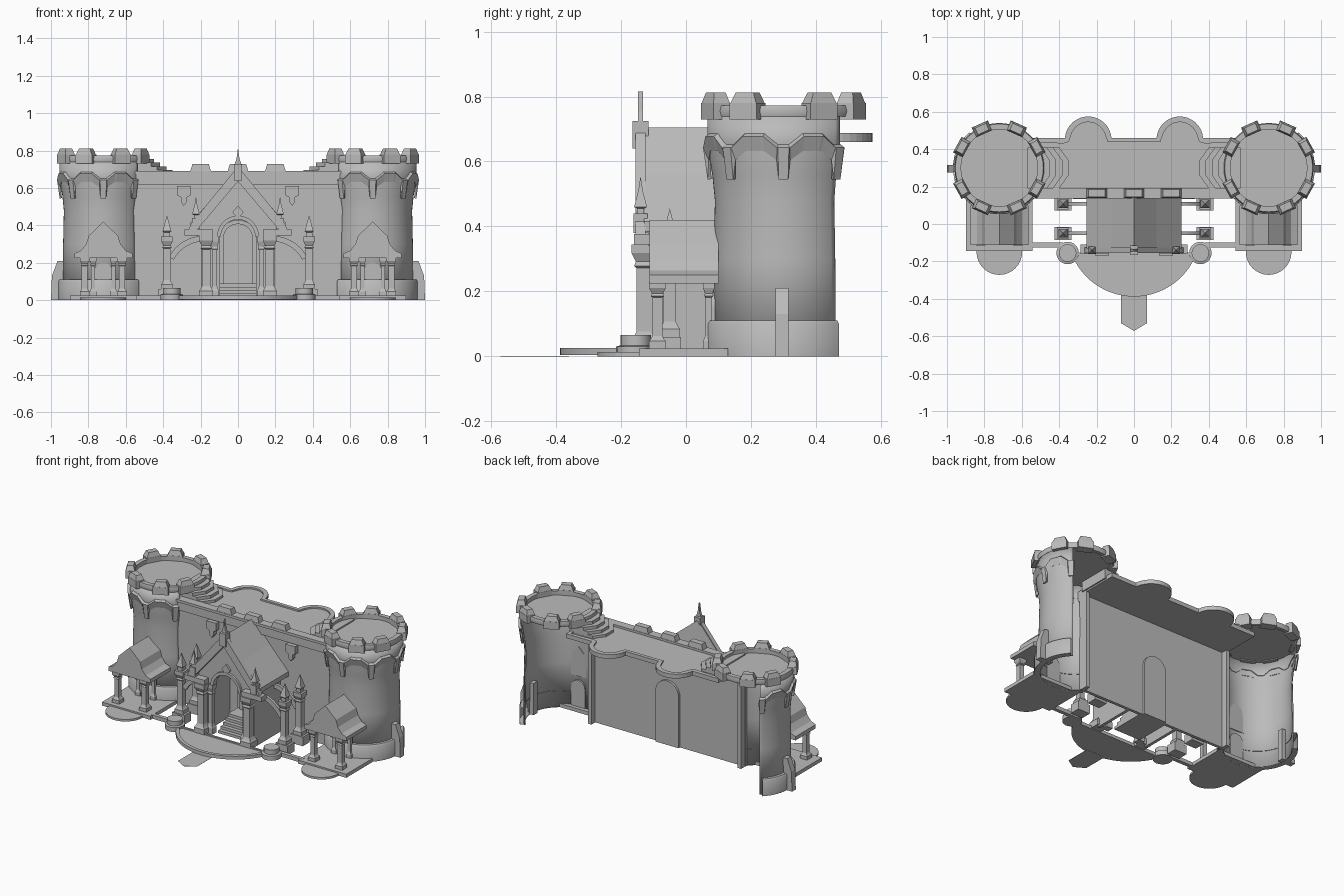
import bpy, bmesh
from math import sin, cos, radians
from mathutils import Matrix

if "Cube" in bpy.data.objects:
    bpy.data.objects.remove(bpy.data.objects["Cube"])

stone = bpy.data.materials.new("light_grey_stone")
stone.use_nodes = True
COLOUR = (0.5, 0.5, 0.5, 1)
stone.diffuse_color = COLOUR
stone.node_tree.nodes["Principled BSDF"].inputs["Base Color"].default_value = COLOUR


def finish(name, bm, mirror=False, smooth=None, thick=0):
    """Turn a bmesh into an object, optionally mirrored to the other side."""
    bmesh.ops.remove_doubles(bm, verts=bm.verts, dist=1e-5)
    bmesh.ops.recalc_face_normals(bm, faces=bm.faces)
    me = bpy.data.meshes.new(name)
    bm.to_mesh(me)
    bm.free()
    me.materials.append(stone)
    if smooth:
        for p in me.polygons:
            p.use_smooth = True
        me.set_sharp_from_angle(angle=radians(smooth))
    ob = bpy.data.objects.new(name, me)
    bpy.context.collection.objects.link(ob)
    if thick:
        mod = ob.modifiers.new("Thickness", 'SOLIDIFY')
        mod.thickness = thick
        mod.offset = 0
    if mirror:
        ob.modifiers.new("Mirror", 'MIRROR')


def box(name, x, y, z, sx, sy, h, taper=1, rot=0, mirror=False):
    """Box standing on z, with an optional narrower top."""
    bm = bmesh.new()
    bmesh.ops.create_cube(bm, size=1)
    for v in bm.verts:
        k = taper if v.co.z > 0 else 1
        v.co = (v.co.x * sx * k, v.co.y * sy * k, (v.co.z + .5) * h)
    bm.transform(Matrix.Translation((x, y, z)) @ Matrix.Rotation(rot, 4, 'Z'))
    finish(name, bm, mirror)


def prism(name, pts, axis, lo, hi, mirror=False, rim=0, drop=0):
    """Extrude a flat outline along y or z; rim and drop sink the top."""
    put = (lambda a, b, c: (a, c, b)) if axis == 'y' else (lambda a, b, c: (a, b, c))
    bm = bmesh.new()
    low = [bm.verts.new(put(a, b, lo)) for a, b in pts]
    top = [bm.verts.new(put(a, b, hi)) for a, b in pts]
    bm.faces.new(low)
    cap = bm.faces.new(top)
    for i in range(len(pts)):
        j = (i + 1) % len(pts)
        bm.faces.new((low[i], low[j], top[j], top[i]))
    bmesh.ops.recalc_face_normals(bm, faces=bm.faces)
    if rim:
        bmesh.ops.inset_region(bm, faces=[cap], thickness=rim)
        edge = bmesh.ops.extrude_face_region(bm, geom=[cap])
        for v in edge["geom"]:
            if isinstance(v, bmesh.types.BMVert):
                v.co.z -= drop
        bm.faces.remove(cap)
    finish(name, bm, mirror)


def lathe(name, prof, x, y, n, a0=0, a1=360, mirror=False, smooth=None, thick=0):
    """Spin a profile of (radius, height) about a vertical axis."""
    bm = bmesh.new()
    rings = []
    for i in range(n + 1):
        a = radians(a0 + (a1 - a0) * i / n)
        rings.append([bm.verts.new((x + r * cos(a), y + r * sin(a), z)) for r, z in prof])
    for p, q in zip(rings, rings[1:]):
        for k in range(len(prof) - 1):
            bm.faces.new((p[k], q[k], q[k + 1], p[k + 1]))
    finish(name, bm, mirror, smooth, thick)


def column(name, x, y, z, w, h, spire=0):
    """Square column with stepped base and capital, and maybe a spire."""
    r = w * .707
    prof = [(0, 0), (r, 0), (r, .12 * h), (.8 * r, .15 * h), (.6 * r, .2 * h), (.6 * r, .78 * h),
            (.8 * r, .8 * h), (.65 * r, .84 * h), (r, .92 * h), (r, h)]
    if spire:
        prof += [(.55 * r, h), (.55 * r, h + .2 * spire), (.75 * r, h + .25 * spire)]
        prof.append((0, h + spire))
    else:
        prof.append((0, h))
    lathe(name, [(a, z + b) for a, b in prof], x, y, 4, 45, 405, True)


def arc(cx, cy, r, a0, a1, n=16):
    return [(cx + r * cos(radians(a0 + (a1 - a0) * i / n)),
             cy + r * sin(radians(a0 + (a1 - a0) * i / n))) for i in range(n + 1)]


def arch(cx, w, z0, spring):
    return [(cx - w, z0)] + arc(cx, spring, w, 180, 0) + [(cx + w, z0)]


TX, TY = .72, .30      # tower centre
A0, A1 = -142, 48      # the towers are open at the back

# Tower shells and footings
lathe("tower_wall", [(.213, 0), (.211, .3), (.207, .48), (.215, .56), (.23, .65), (.23, .738)],
      TX, TY, 40, A0, A1, True, 35, .008)
lathe("tower_footing", [(.205, 0), (.242, 0), (.242, .1), (.235, .11), (.205, .11)],
      TX, TY, 40, A0, A1 - 3, True, 35)
prism("tower_buttress", [(.9, 0), (1, 0), (.995, .13), (.965, .21), (.9, .21)], 'y', .275, .315, True)
prism("tower_door", arch(TX, .05, .02, .15), 'y', .08, .105, True)

# Tower corbel band with hanging teeth
bm = bmesh.new()
cols = []
for k in range(-3, 2):
    for d, low, up in ((-15, .635, .675), (-4, .605, .64), (-3.5, .545, .64), (3.5, .545, .64),
                       (4, .605, .64), (15, .635, .675), (28, .635, .675)):
        if A0 <= k * 45 + d <= A1 + 2:
            a = radians(k * 45 + d)
            cols.append([bm.verts.new((TX + r * cos(a), TY + r * sin(a), z))
                         for r, z in ((.228, low), (.243, up), (.226, up + .01))])
for p, q in zip(cols, cols[1:]):
    for j in (0, 1):
        bm.faces.new((p[j], q[j], q[j + 1], p[j + 1]))
finish("tower_corbel_band", bm, True, None, .012)

# Tower tops
lathe("tower_floor", [(0, .736), (.215, .736), (.215, .746), (0, .746)], TX, TY, 40, mirror=True)
lathe("tower_parapet", [(.205, .738), (.235, .738), (.24, .755), (.235, .773), (.205, .773), (.205, .738)],
      TX, TY, 40, mirror=True, smooth=35)
for deg in (29, 66, 114, 151, 209, 246, 294, 331):
    a = radians(deg)
    x, y = TX + .228 * cos(a), TY + .228 * sin(a)
    box("tower_merlon_base", x, y, .73, .058, .095, .05, rot=a, mirror=True)
    box("tower_merlon", x, y, .78, .055, .09, .032, .7, a, True)

# Main wall, cornice and hanging shields
box("main_wall", 0, .175, 0, 1.13, .02, .67)
box("wall_end_pier", .55, .2, 0, .025, .05, .67, mirror=True)
box("cornice", 0, .16, .62, 1.12, .03, .055)
box("cornice_cap", 0, .165, .675, 1.12, .055, .017)
prism("hanging_shield", [(.255, .61), (.255, .56), (.275, .55), (.275, .525), (.29, .505),
                         (.305, .525), (.305, .55), (.325, .56), (.325, .61)], 'y', .135, .165, True)
for x in (-.2, 0, .2):
    box("wall_merlon", x, .165, .69, .11, .05, .037, .8)

# Wall walk with two round bays at the rear
walk = [(-.56, .15), (.56, .15), (.56, .46), (.38, .46)]
walk += arc(.245, .45, .125, 5, 175) + arc(-.245, .45, .125, 5, 175) + [(-.38, .46), (-.56, .46)]
prism("wall_walk", walk, 'z', .66, .688, rim=.03, drop=.01)
for i in range(4):
    e = .35 + .033 * i
    prism("wall_walk_step", [(.57, .19), (e + .05, .19), (e, .26), (e, .34), (e + .05, .41), (.57, .41)],
          'z', .67, .695 + .02 * i, True)

# Doorway, seen on both sides of the wall
prism("rear_door_panel", arch(0, .085, 0, .34), 'y', .18, .2)
prism("door_frame", arch(0, .1, .06, .33), 'y', .14, .17)
prism("door_panel", arch(0, .08, .08, .33), 'y', .13, .15)

# Porch roof, gable and arch
prism("porch_roof", [(0, .705), (.12, .56), (.255, .415), (.255, .385), (.11, .53), (0, .665),
                     (-.11, .53), (-.255, .385), (-.255, .415), (-.12, .56)], 'y', -.13, .17)
prism("gable_board", [(0, .715), (.25, .41), (.265, .375), (.22, .375), (0, .635),
                      (-.22, .375), (-.265, .375), (-.25, .41)], 'y', -.155, -.125)
prism("gable_wall", [(.095, .34), (.22, .34), (.22, .4), (0, .66), (-.22, .4), (-.22, .34)]
      + arc(0, .34, .095, 180, 0), 'y', -.115, -.09)
prism("gable_arch_trim", arc(0, .34, .112, 180, 0) + arc(0, .34, .092, 0, 180), 'y', -.13, -.09)
prism("gable_diamond", [(0, .435), (.03, .47), (0, .505), (-.03, .47)], 'y', -.128, -.11)
box("porch_beam", .21, -.135, .345, .15, .05, .032, mirror=True)
box("porch_side_wall", .185, .03, 0, .02, .28, .4, mirror=True)
box("gable_cap", 0, -.14, .64, .045, .05, .085)
prism("gable_spire", [(-.02, .72), (.02, .72), (.008, .755), (0, .815), (-.008, .755)], 'y', -.148, -.133)
box("pinnacle_base", .225, -.14, .38, .042, .042, .06, mirror=True)
lathe("pinnacle", [(.016, .43), (.016, .455), (.028, .46), (.01, .51), (0, .555)],
      .225, -.14, 4, 45, 405, True)
column("porch_column", .17, -.13, .01, .075, .335)
column("porch_inner_column", .125, -.1, .01, .045, .33)

# Entrance stairs
for i in range(5):
    box("entrance_step", 0, .05 + .013 * i, .018 * i, .2, .23 - .026 * i, .018)

# Spired columns and flying arches beside the porch
for y in (-.05, .108):
    box("spired_column_plinth", .38, y, 0, .09, .07, .06, mirror=True)
    column("spired_column", .38, y, .05, .062, .29, .115)
    prism("flying_arch", arc(.18, .13, .215, 90, 28) + arc(.18, .13, .185, 28, 90),
          'y', y - .009, y + .009, True)

# Rounded forecourt, path and round bollards
prism("forecourt", arc(0, -.03, .358, 200, 340, 28), 'z', .004, .026, rim=.022, drop=.008)
prism("path", [(-.07, -.36), (-.07, -.53), (0, -.572), (.07, -.53), (.07, -.36)], 'z', 0, .001)
lathe("bollard", [(0, 0), (.06, 0), (.06, .03), (.047, .034), (.047, .065), (0, .065)],
      .355, -.155, 20, mirror=True, smooth=35)
box("low_kerb", .47, -.112, 0, .18, .025, .025, mirror=True)

# Side pavilions
box("pavilion_platform", TX, -.008, 0, .355, .275, .024, mirror=True)
prism("pavilion_apron", [(.6, -.13)] + arc(TX, -.15, .122, 180, 360) + [(.84, -.13)], 'z', 0, .014, True)
half = [(.155, .225), (.155, .25), (.12, .265), (.092, .3), (.078, .345), (0, .42)]
prism("pavilion_roof", [(TX + a, b) for a, b in half] + [(TX - a, b) for a, b in half[-2::-1]],
      'y', -.112, .1, True)
for side in (-1, 1):
    column("pavilion_front_column", TX + .1 * side, -.088, .022, .052, .205)
    column("pavilion_rear_column", TX + .055 * side, .07, .022, .036, .205)
